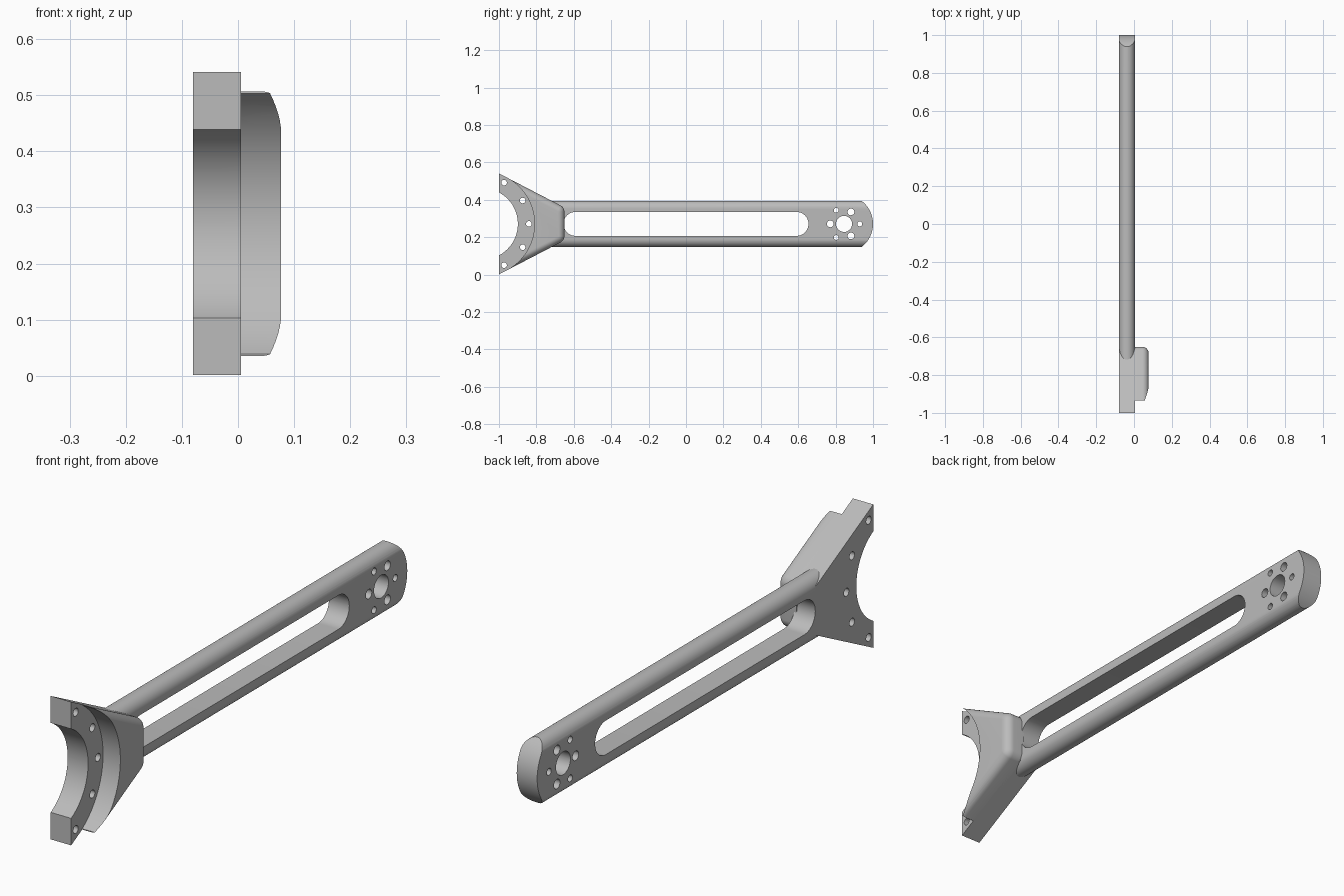
import bpy, bmesh
from math import sin, cos, pi, radians, sqrt

cube = bpy.data.objects.get("Cube")
if cube:
    bpy.data.objects.remove(cube, do_unlink=True)

MID = 0.271               # height of the long axis
BACK, FACE, TOP = -0.08, 0.005, 0.077
HUB_Y = 0.845             # centre of the tip hub
MOUNT_Y = -1.09           # centre of the clamp arc

grey = bpy.data.materials.new("plain_grey")
grey.use_nodes = True
grey.diffuse_color = (0.5, 0.5, 0.5, 1)
grey.node_tree.nodes["Principled BSDF"].inputs["Base Color"].default_value = (0.5, 0.5, 0.5, 1)


def arc(y, z, r, a0, a1, n):
    """Points on an arc in the side plane, angles in degrees."""
    angles = [radians(a0 + (a1 - a0) * i / n) for i in range(n + 1)]
    return [(y + r * cos(a), z + r * sin(a)) for a in angles]


def circle(y, z, r, n=32):
    return arc(y, z, r, 0, 360, n)[:-1]


def add_prism(bm, low, high):
    """Closed solid between two matching rings of points."""
    a = [bm.verts.new(p) for p in low]
    b = [bm.verts.new(p) for p in high]
    bm.faces.new(a)
    bm.faces.new(b)
    for i in range(len(a)):
        j = (i + 1) % len(a)
        bm.faces.new((a[i], a[j], b[j], b[i]))


def side_prism(bm, outline, x0, x1):
    add_prism(bm, [(x0, y, z) for y, z in outline], [(x1, y, z) for y, z in outline])


def finish(name, bm):
    bmesh.ops.recalc_face_normals(bm, faces=bm.faces[:])
    mesh = bpy.data.meshes.new(name)
    bm.to_mesh(mesh)
    bm.free()
    ob = bpy.data.objects.new(name, mesh)
    bpy.context.collection.objects.link(ob)
    mesh.materials.append(grey)
    return ob


def cut(ob, outlines, operation="DIFFERENCE"):
    """Boolean with side-on outlines, then bake the result."""
    bm = bmesh.new()
    for outline in outlines:
        side_prism(bm, outline, -0.2, 0.2)
    cutter = finish("cutter", bm)
    cutter.hide_render = True
    mod = ob.modifiers.new("cut", "BOOLEAN")
    mod.operation, mod.solver, mod.object = operation, "EXACT", cutter
    bpy.context.view_layer.update()
    baked = bpy.data.meshes.new_from_object(ob.evaluated_get(bpy.context.evaluated_depsgraph_get()))
    ob.modifiers.clear()
    ob.data = baked
    bpy.data.objects.remove(cutter, do_unlink=True)


def taper(y):
    """Half height of the mount at a given y."""
    return 0.27 - 0.52 * (y + 1)


# Arm: bar with fully rounded long edges, trimmed to an arc at the tip
radius = (FACE - BACK) / 2
centre_x = (FACE + BACK) / 2
reach = 0.1235 - radius
section = (arc(centre_x, MID + reach, radius, 0, 180, 20)
           + arc(centre_x, MID - reach, radius, 180, 360, 20))
bm = bmesh.new()
add_prism(bm, [(x, -0.74, z) for x, z in section], [(x, 1.1, z) for x, z in section])
arm = finish("arm", bm)
tip = arc(HUB_Y, MID, 0.155, -75, 75, 40)
cut(arm, [[(-0.8, MID + 0.15)] + [(-0.8, MID - 0.15)] + tip], "INTERSECT")

# Long slot, hub bore and the two sets of hub bolt holes
slot = arc(0.591, MID, 0.064, -90, 90, 20) + arc(-0.591, MID, 0.064, 90, 270, 20)
holes = [slot, circle(HUB_Y, MID, 0.043)]
for k in range(3):
    for start, ring, size in ((60, 0.074, 0.018), (0, 0.084, 0.013)):
        a = radians(start + 120 * k)
        holes.append(circle(HUB_Y + ring * cos(a), MID + ring * sin(a), size, 20))
cut(arm, holes)

# Mount plate: tapered plate with a clamp arc and five bolt holes
bm = bmesh.new()
end = -0.66
side_prism(bm, [(-1, MID - taper(-1)), (end, MID - taper(end)),
                (end, MID + taper(end)), (-1, MID + taper(-1))], BACK, FACE)
plate = finish("mount_plate", bm)
bolts = []
for a in (-62, -30, 0, 30, 62):
    a = radians(a)
    bolts.append(circle(MOUNT_Y + 0.25 * cos(a), MID + 0.25 * sin(a), 0.015, 20))
cut(plate, [circle(MOUNT_Y, MID, 0.191, 96)] + bolts)

# Raised boss: same taper, filleted on the sides and the end
front, end = -0.934, -0.65
bm = bmesh.new()
side_prism(bm, [(front, MID - taper(front)), (end, MID - taper(end)),
                (end, MID + taper(end)), (front, MID + taper(front))], FACE - 0.01, TOP)
corners = [e for e in bm.edges if all(abs(v.co.y - end) < 1e-4 for v in e.verts)
           and abs(e.verts[0].co.x - e.verts[1].co.x) > 0.01]
bmesh.ops.bevel(bm, geom=corners, offset=0.022, segments=8, profile=0.5, affect="EDGES")
rim = [e for e in bm.edges if all(abs(v.co.x - TOP) < 1e-4 for v in e.verts)
       and not all(abs(v.co.y - front) < 1e-4 for v in e.verts)]
bmesh.ops.bevel(bm, geom=rim, offset=0.033, segments=8, profile=0.5, affect="EDGES",
                clamp_overlap=False)
boss = finish("mount_boss", bm)
cut(boss, [circle(MOUNT_Y, MID, 0.28, 128)])

# Smooth the rounds, keep the edges crisp
for ob in (arm, plate, boss):
    bpy.ops.object.select_all(action="DESELECT")
    ob.select_set(True)
    bpy.context.view_layer.objects.active = ob
    bpy.ops.object.shade_smooth_by_angle(angle=radians(30))
